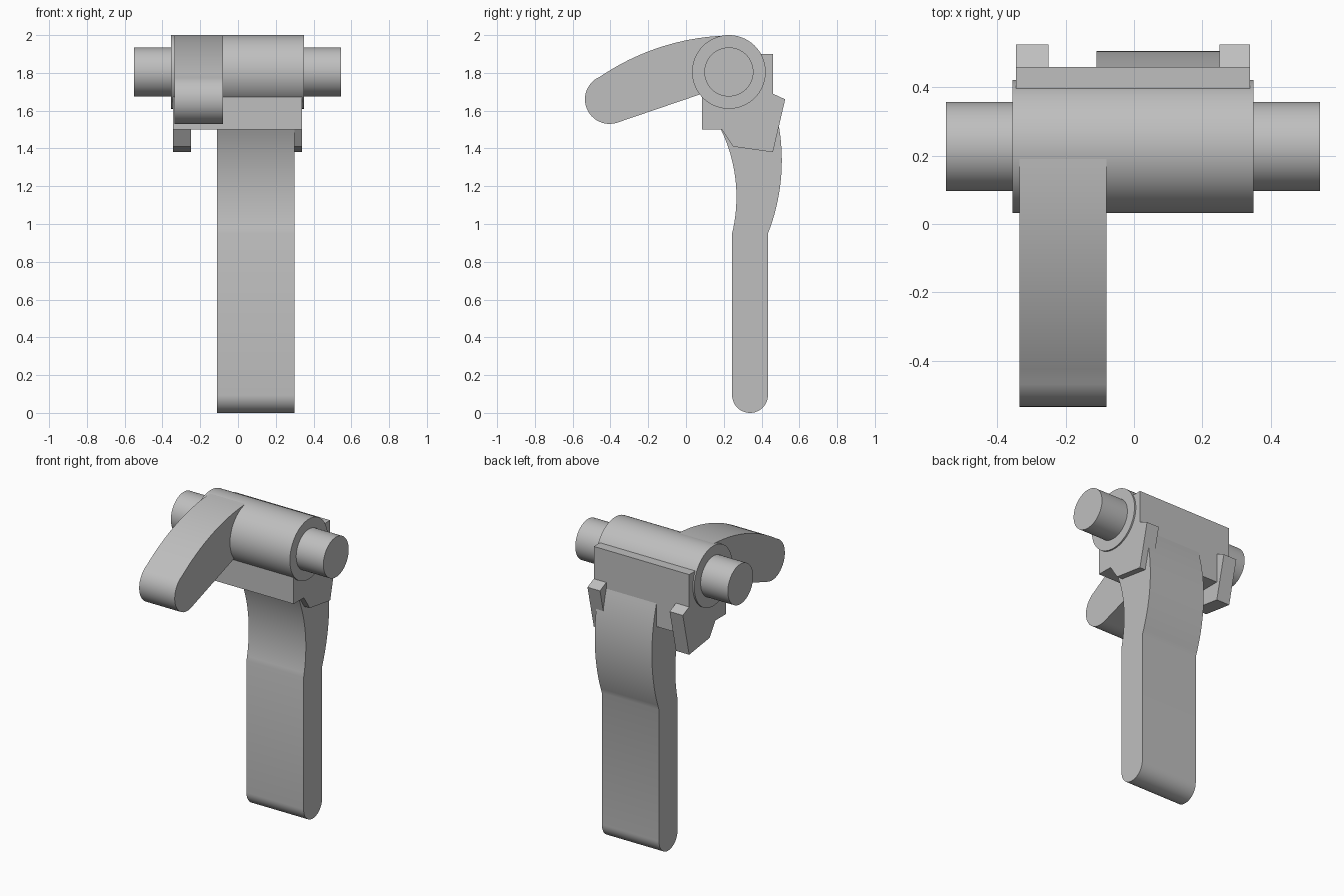
import bpy, bmesh, math
from mathutils import Vector

if "Cube" in bpy.data.objects:
    bpy.data.objects.remove(bpy.data.objects["Cube"])

grey = bpy.data.materials.new("plain grey")
grey.use_nodes = True
colour = (0.52, 0.52, 0.52, 1)
grey.diffuse_color = colour
grey.node_tree.nodes["Principled BSDF"].inputs["Base Color"].default_value = colour


def sweep(centre, radius, start, end, steps=24):
    """Points on a circle in the y-z plane, angles in degrees."""
    pts = []
    for i in range(steps + 1):
        a = math.radians(start + (end - start) * i / steps)
        pts.append((centre[0] + radius * math.cos(a), centre[1] + radius * math.sin(a)))
    return pts


def arc(a, b, c, steps=20):
    """Circular arc from a through b to c."""
    (ax, ay), (bx, by), (cx, cy) = a, b, c
    d = 2 * (ax * (by - cy) + bx * (cy - ay) + cx * (ay - by))
    sa, sb, sc = ax * ax + ay * ay, bx * bx + by * by, cx * cx + cy * cy
    ux = (sa * (by - cy) + sb * (cy - ay) + sc * (ay - by)) / d
    uy = (sa * (cx - bx) + sb * (ax - cx) + sc * (bx - ax)) / d
    first = math.degrees(math.atan2(ay - uy, ax - ux))
    last = math.degrees(math.atan2(cy - uy, cx - ux))
    turn = (last - first + 180) % 360 - 180
    return sweep((ux, uy), math.hypot(ax - ux, ay - uy), first, first + turn, steps)


def extrude(name, profile, x0, x1):
    """Solid made from a y-z profile pulled along x."""
    bm = bmesh.new()
    face = bm.faces.new([bm.verts.new((x0, y, z)) for y, z in profile])
    out = bmesh.ops.extrude_face_region(bm, geom=[face])
    moved = [v for v in out["geom"] if isinstance(v, bmesh.types.BMVert)]
    bmesh.ops.translate(bm, verts=moved, vec=Vector((x1 - x0, 0, 0)))
    bmesh.ops.recalc_face_normals(bm, faces=bm.faces)
    mesh = bpy.data.meshes.new(name)
    bm.to_mesh(mesh)
    bm.free()
    mesh.materials.append(grey)
    obj = bpy.data.objects.new(name, mesh)
    bpy.context.collection.objects.link(obj)
    bpy.ops.object.select_all(action="DESELECT")
    obj.select_set(True)
    bpy.context.view_layer.objects.active = obj
    bpy.ops.object.shade_smooth_by_angle(angle=math.radians(25))
    return obj


# Pivot barrel and the pin through it
pivot = (0.227, 1.805)
extrude("pivot_barrel", sweep(pivot, 0.195, 0, 360, 72)[:-1], -0.355, 0.35)
extrude("pivot_pin", sweep(pivot, 0.13, 0, 360, 64)[:-1], -0.55, 0.545)

# Mounting block wrapped under and behind the barrel
extrude("mounting_block", [(0.085, 1.5), (0.46, 1.5), (0.46, 1.9), (0.395, 1.9),
                           (0.2, 1.8), (0.085, 1.69)], -0.345, 0.34)

# Pair of hooked clips at the sides of the block
clip = [(0.19, 1.5), (0.25, 1.41), (0.46, 1.38), (0.525, 1.66), (0.46, 1.69), (0.4, 1.55)]
for side, x0, x1 in (("right", -0.345, -0.25), ("left", 0.25, 0.34)):
    extrude(side + "_clip", clip, x0, x1)

# Curved thumb lever with a rounded tip
lever = arc((0.2, 1.997), (-0.196, 1.915), (-0.455, 1.78))
lever += sweep((-0.405, 1.66), 0.13, 113, 288)[1:]
lever += [(0.08, 1.688), (0.2, 1.73)]
extrude("thumb_lever", lever, -0.335, -0.08)

# Long leg, curved at the top and rounded at the bottom
leg = arc((0.46, 1.65), (0.505, 1.27), (0.434, 0.95))
leg += sweep((0.339, 0.095), 0.095, 0, -180)
leg += arc((0.244, 0.95), (0.267, 1.15), (0.185, 1.5))
leg += [(0.3, 1.65)]
extrude("leg", leg, -0.11, 0.3)
